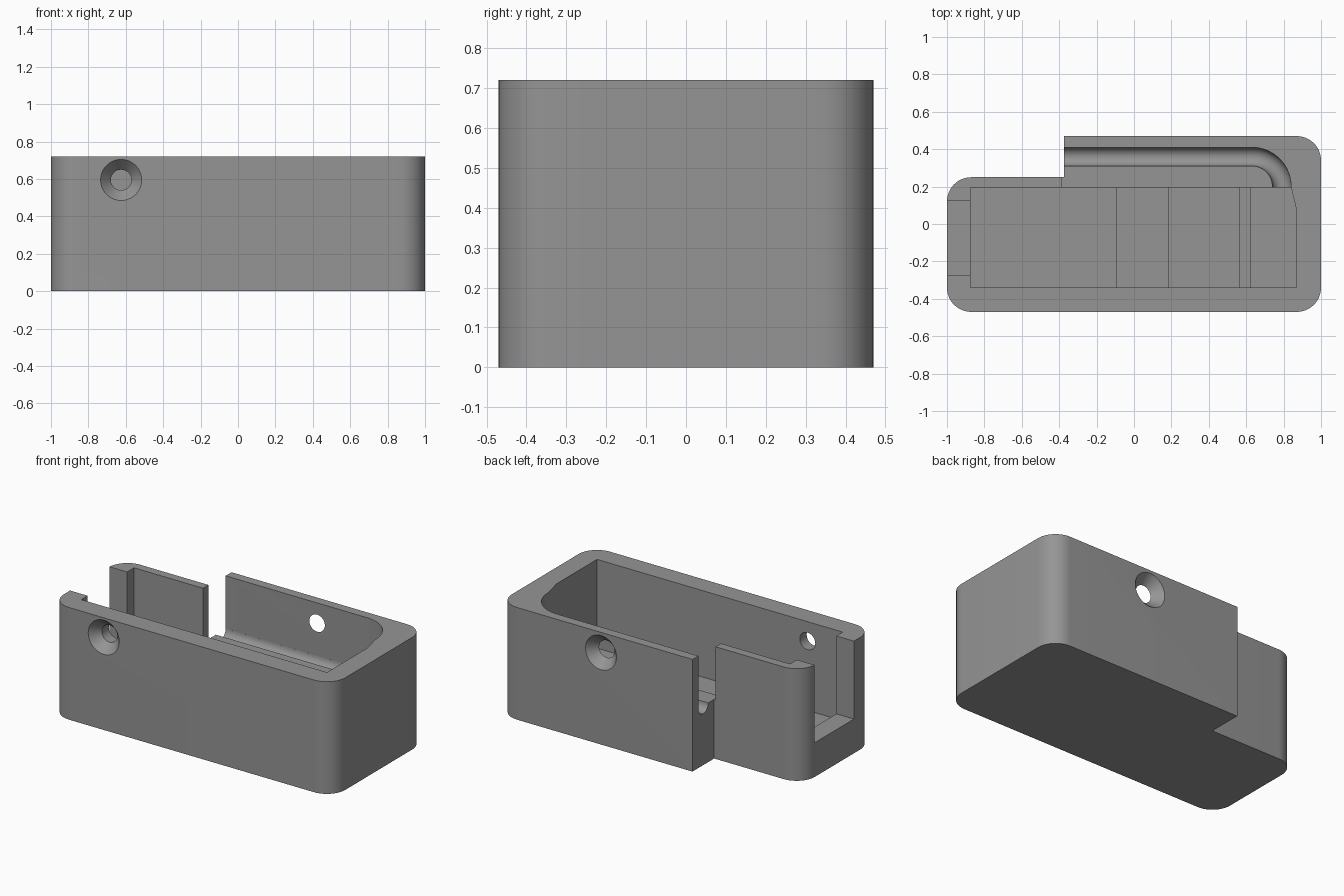
import bpy, bmesh, math
from mathutils import Vector

if "Cube" in bpy.data.objects:
    bpy.data.objects.remove(bpy.data.objects["Cube"])

H = 0.72          # case height
TOP = 0.9         # cutters reach above the rim
LEDGE = 0.38      # height of the cable ledge

grey = bpy.data.materials.new("mid_grey")
grey.diffuse_color = (0.3, 0.3, 0.3, 1)
grey.use_nodes = True
grey.node_tree.nodes["Principled BSDF"].inputs["Base Color"].default_value = grey.diffuse_color


def arc(cx, cy, r, a0, a1, n=12):
    return [(cx + r * math.cos(math.radians(a0 + (a1 - a0) * i / n)),
             cy + r * math.sin(math.radians(a0 + (a1 - a0) * i / n))) for i in range(n + 1)]


def finish(name, bm):
    bmesh.ops.recalc_face_normals(bm, faces=bm.faces)
    me = bpy.data.meshes.new(name)
    bm.to_mesh(me)
    bm.free()
    me.materials.append(grey)
    ob = bpy.data.objects.new(name, me)
    bpy.context.collection.objects.link(ob)
    return ob


def prism(name, pts, z0, z1):
    bm = bmesh.new()
    f = bm.faces.new([bm.verts.new((x, y, z0)) for x, y in pts])
    up = bmesh.ops.extrude_face_region(bm, geom=[f])["geom"]
    bmesh.ops.translate(bm, vec=(0, 0, z1 - z0),
                        verts=[v for v in up if isinstance(v, bmesh.types.BMVert)])
    return finish(name, bm)


def box(name, x0, x1, y0, y1, z0, z1=TOP):
    return prism(name, [(x0, y0), (x1, y0), (x1, y1), (x0, y1)], z0, z1)


def loft(name, rings):
    """Skin a row of equal closed rings and cap both ends."""
    bm = bmesh.new()
    rows = [[bm.verts.new(p) for p in ring] for ring in rings]
    n = len(rows[0])
    for a, b in zip(rows, rows[1:]):
        for i in range(n):
            j = (i + 1) % n
            bm.faces.new((a[i], a[j], b[j], b[i]))
    bm.faces.new(rows[0])
    bm.faces.new(rows[-1])
    return finish(name, bm)


def screw_hole(name, x, z, y_face, inward):
    """Countersunk hole entering the wall along y."""
    stations = [(-0.01, 0.119), (0.06, 0.055), (0.17, 0.055)]
    return loft(name, [[(x + px, y_face + inward * d, z + pz)
                        for px, pz in arc(0, 0, r, 0, 360, 40)[:-1]] for d, r in stations])


# Case body: rounded outline with a stepped back corner
outline = (arc(-0.87, -0.34, 0.13, 180, 270) + arc(0.87, -0.34, 0.13, 270, 360)
           + arc(0.87, 0.34, 0.13, 0, 90) + [(-0.375, 0.47), (-0.375, 0.25)]
           + arc(-0.87, 0.12, 0.13, 90, 180))
case = prism("case", outline, 0, H)

cutters = []
# Main bay, with a slanted corner at the far end
cutters.append(prism("main_bay", [(-0.875, -0.34), (0.87, -0.34), (0.87, 0.07),
                                  (0.84, 0.195), (-0.875, 0.195)], 0.15, TOP))
# Cable pocket above the ledge
cutters.append(prism("cable_pocket", [(-0.385, 0.15), (0.84, 0.15)]
                     + arc(0.63, 0.2, 0.21, 0, 90, 20)
                     + [(-0.45, 0.41), (-0.45, 0.26), (-0.385, 0.26)], LEDGE, TOP))
# Rounded cable groove, straight and then bent into the bay
path = [((-0.45, 0.36), (0, 1))]
path += [((0.63 + 0.16 * math.sin(t), 0.2 + 0.16 * math.cos(t)), (math.sin(t), math.cos(t)))
         for t in [math.pi / 2 * i / 20 for i in range(21)]]
path += [((0.79, 0.17), (1, 0))]
section = [(0.0498, 0.03)] + arc(0, 0, 0.0498, 0, -180, 14) + [(-0.0498, 0.03)]
cutters.append(loft("cable_groove", [[(p[0] + n[0] * s, p[1] + n[1] * s, LEDGE + z)
                                      for s, z in section] for p, n in path]))
# Opening in the left end
cutters.append(box("end_opening", -1.1, -0.85, -0.275, 0.125, 0.22))
# Screw holes, front and back
cutters.append(screw_hole("front_screw_hole", -0.625, 0.595, -0.47, 1))
cutters.append(screw_hole("back_screw_hole", 0.275, 0.59, 0.47, -1))


def boolean(cutter, operation):
    mod = case.modifiers.new(cutter.name, "BOOLEAN")
    mod.operation, mod.solver, mod.object = operation, "EXACT", cutter
    bpy.context.view_layer.objects.active = case
    bpy.ops.object.modifier_apply(modifier=mod.name)
    bpy.data.objects.remove(cutter)


for c in cutters:
    boolean(c, "DIFFERENCE")

# Low raised pads across the bay floor
for name, x0, x1, z in (("floor_pad", -0.095, 0.185, 0.165), ("floor_rib", 0.565, 0.625, 0.19)):
    boolean(box(name, x0, x1, -0.36, 0.215, 0.1, z), "UNION")

bpy.ops.object.select_all(action="DESELECT")
case.select_set(True)
bpy.context.view_layer.objects.active = case
bpy.ops.object.shade_smooth_by_angle(angle=math.radians(30))
